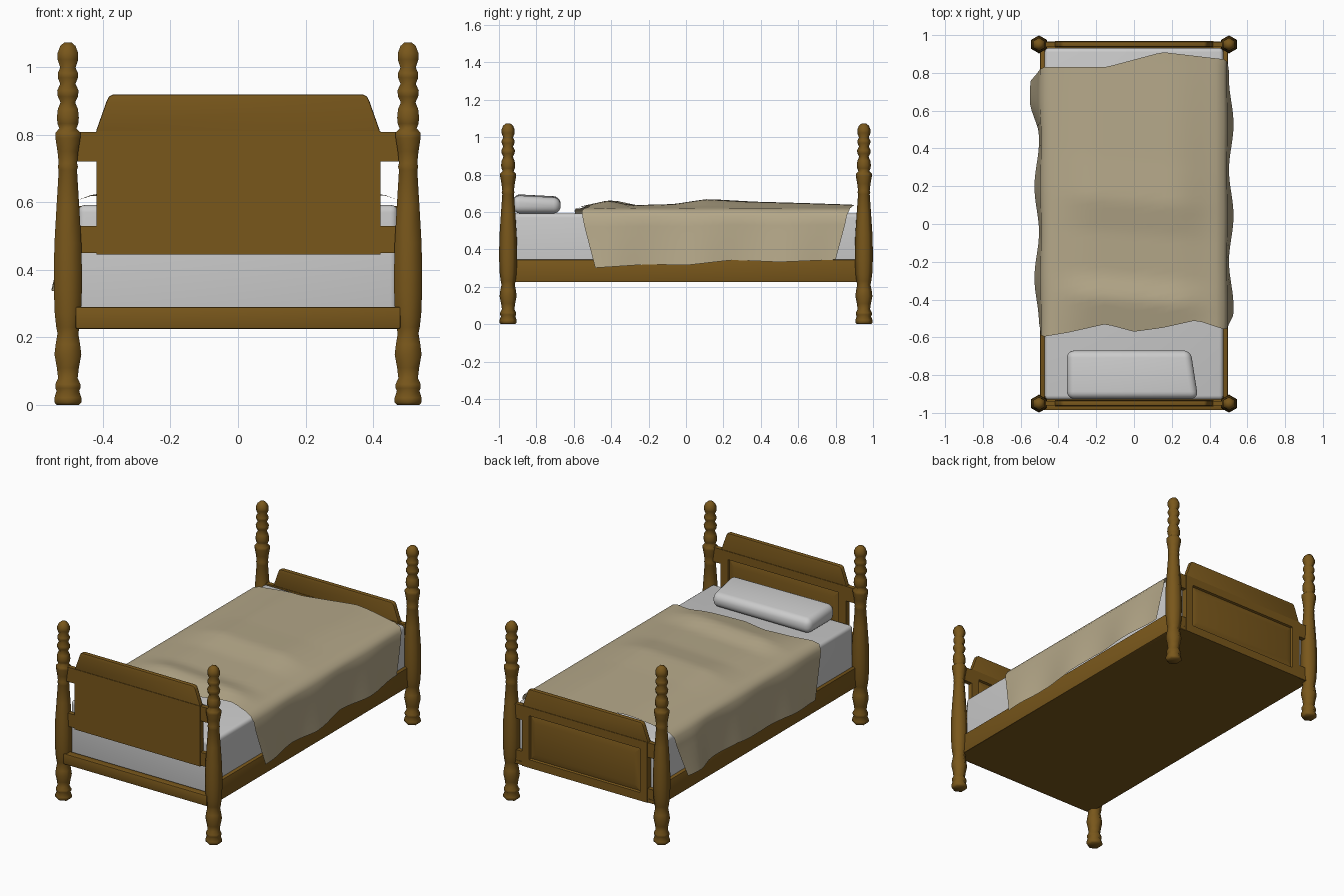
import bpy, bmesh, math
from mathutils import Vector

if "Cube" in bpy.data.objects:
    bpy.data.objects.remove(bpy.data.objects["Cube"])


def material(name, rgb):
    m = bpy.data.materials.new(name)
    m.diffuse_color = (*rgb, 1)
    m.use_nodes = True
    m.node_tree.nodes["Principled BSDF"].inputs["Base Color"].default_value = m.diffuse_color
    return m


WOOD = material("wood", (0.19, 0.095, 0.011))
CLOTH = material("blanket_cloth", (0.46, 0.39, 0.25))


def finish(name, bm, mat=None, angle=30):
    bmesh.ops.recalc_face_normals(bm, faces=bm.faces)
    me = bpy.data.meshes.new(name)
    bm.to_mesh(me)
    bm.free()
    ob = bpy.data.objects.new(name, me)
    bpy.context.collection.objects.link(ob)
    if mat:
        me.materials.append(mat)
    bpy.ops.object.select_all(action='DESELECT')
    ob.select_set(True)
    bpy.context.view_layer.objects.active = ob
    bpy.ops.object.shade_smooth_by_angle(angle=math.radians(angle))
    return ob


def add_box(bm, x0, x1, y0, y1, z0, z1):
    vs = bmesh.ops.create_cube(bm, size=1)["verts"]
    for v in vs:
        v.co = Vector(((x0 + x1) / 2 + v.co.x * (x1 - x0),
                       (y0 + y1) / 2 + v.co.y * (y1 - y0),
                       (z0 + z1) / 2 + v.co.z * (z1 - z0)))
    return vs


def box(name, dims, mat=None, bevel=0.004, segments=2):
    bm = bmesh.new()
    add_box(bm, *dims)
    bmesh.ops.bevel(bm, geom=bm.edges[:], offset=bevel, segments=segments,
                    profile=0.5, affect='EDGES')
    return finish(name, bm, mat, 40)


def lerp(points, t):
    """Piecewise-linear lookup in a list of (t, value)."""
    if t <= points[0][0]:
        return points[0][1]
    for (a, p), (b, q) in zip(points, points[1:]):
        if t <= b:
            return p + (q - p) * (t - a) / (b - a)
    return points[-1][1]


# Turned corner posts: six-sided lathe of (radius, height)
PROFILE = [(0.036, 0), (0.044, 0.008), (0.044, 0.022), (0.037, 0.042),
           (0.041, 0.05), (0.041, 0.062), (0.032, 0.08), (0.036, 0.11),
           (0.044, 0.15), (0.040, 0.18), (0.034, 0.212), (0.038, 0.23),
           (0.043, 0.27), (0.046, 0.34), (0.046, 0.40), (0.044, 0.48),
           (0.037, 0.59), (0.030, 0.695), (0.033, 0.705), (0.030, 0.715),
           (0.034, 0.75), (0.041, 0.79), (0.041, 0.805), (0.028, 0.818),
           (0.034, 0.832), (0.036, 0.85), (0.033, 0.875), (0.024, 0.895),
           (0.033, 0.912), (0.035, 0.93), (0.025, 0.95), (0.033, 0.968),
           (0.033, 0.982), (0.025, 0.998), (0.034, 1.022), (0.034, 1.04),
           (0.025, 1.062), (0.012, 1.072)]


def post(name, x, y, sides=6):
    bm = bmesh.new()
    rings = []
    for r, z in PROFILE:
        rings.append([bm.verts.new((x + r * 1.04 * math.cos(a), y + r * 1.04 * math.sin(a), z))
                      for a in (math.pi / 2 + math.tau * i / sides for i in range(sides))])
    for lo, hi in zip(rings, rings[1:]):
        for i in range(sides):
            j = (i + 1) % sides
            bm.faces.new((lo[i], lo[j], hi[j], hi[i]))
    bm.faces.new(rings[0][::-1])
    bm.faces.new(rings[-1])
    finish(name, bm, WOOD, 70)


for end, y in (("head", -0.951), ("foot", 0.951)):
    for side, x in (("left", -0.503), ("right", 0.503)):
        post(f"{end}_{side}_post", x, y)


# Head and foot boards: the same panel, the foot one set lower
def board(name, y, dz):
    y0, y1 = y - 0.017, y + 0.017
    bm = bmesh.new()
    # main panel with a recessed frame and raised field on the +y face
    add_box(bm, -0.418, 0.422, y0, y1, 0.445 + dz, 0.81 + dz)
    face = max(bm.faces, key=lambda f: f.calc_center_median().y)
    for thick, depth in ((0.07, 0), (0.006, -0.012), (0.05, 0.009)):
        bmesh.ops.inset_region(bm, faces=[face], thickness=thick, depth=depth)
    # arms into the posts
    for s in (-1, 1):
        for z0, z1 in ((0.45, 0.53), (0.72, 0.808)):
            a, b = sorted((s * 0.40, s * 0.495))
            add_box(bm, a, b, y0 + 0.004, y1 - 0.004, z0 + dz, z1 + dz)
    finish(name + "_panel", bm, WOOD, 20)
    # crest with sloped ends and rounded top corners
    half = [(0.42, 0.805), (0.418, 0.815), (0.388, 0.90), (0.382, 0.912), (0.37, 0.918)]
    outline = half + [(-x, z) for x, z in reversed(half)]
    bm = bmesh.new()
    f = bm.faces.new([bm.verts.new((x, y0 + 0.003, z + dz)) for x, z in outline])
    ext = bmesh.ops.extrude_face_region(bm, geom=[f])["geom"]
    for v in ext:
        if isinstance(v, bmesh.types.BMVert):
            v.co.y = y1 - 0.003
    rims = [e for e in bm.edges if abs(e.verts[0].co.y - e.verts[1].co.y) < 1e-5]
    bmesh.ops.bevel(bm, geom=rims, offset=0.005, segments=2, profile=0.5, affect='EDGES')
    finish(name + "_crest", bm, WOOD, 40)


board("headboard", -0.949, 0)
board("footboard", 0.951, -0.22)

# Frame: base, side rails, head rail
box("bed_base", (-0.49, 0.49, -0.96, 0.965, 0.225, 0.25), WOOD, 0.002, 1)
for side, s in (("left", -1), ("right", 1)):
    a, b = sorted((s * 0.472, s * 0.497))
    box(f"{side}_side_rail", (a, b, -0.95, 0.95, 0.225, 0.345), WOOD)
box("head_rail", (-0.48, 0.48, -0.985, -0.94, 0.226, 0.29), WOOD)

# Mattress
box("mattress", (-0.473, 0.473, -0.93, 0.932, 0.245, 0.592), None, 0.022, 4)

# Pillow: soft box, narrower towards the foot side and tilted up at the head
bm = bmesh.new()
for v in add_box(bm, -0.355, 0.34, -0.925, -0.67, 0.592, 0.69):
    if v.co.y > -0.8:
        v.co.x = min(v.co.x, 0.30)
        v.co.z -= 0.012 if v.co.z > 0.65 else 0
bmesh.ops.bevel(bm, geom=bm.edges[:], offset=0.038, segments=5, profile=0.5, affect='EDGES')
for v in bm.verts:
    if v.co.z > 0.64:
        v.co.z += 0.012 * math.cos(v.co.x * 4.4) * math.cos((v.co.y + 0.86) * 7) \
            + 0.004 * math.sin(v.co.x * 17)
finish("pillow", bm, None, 60)

# Blanket: draped sheet with uneven edges and soft folds
HEAD_EDGE = [(-0.5, -0.60), (-0.35, -0.575), (-0.15, -0.53), (0, -0.57),
             (0.15, -0.55), (0.33, -0.51), (0.5, -0.565)]
FOOT_EDGE = [(-0.5, 0.83), (-0.15, 0.83), (0.15, 0.91), (0.45, 0.875), (0.5, 0.87)]
HEIGHT = [(-0.6, 0.618), (-0.5, 0.64), (-0.4, 0.662), (-0.28, 0.636), (-0.05, 0.642),
          (0.12, 0.668), (0.35, 0.655), (0.6, 0.648), (0.9, 0.638)]
HEM = [(-0.5, 0.30), (-0.2, 0.32), (0, 0.315), (0.25, 0.343), (0.5, 0.332), (0.8, 0.345)]
NX, NS, NY = 24, 7, 40
bm = bmesh.new()
grid = []
for j in range(NY + 1):
    t = j / NY
    row = []
    for i in range(-NS, NX + NS + 1):
        if 0 <= i <= NX:
            x = -0.475 + 0.95 * i / NX
            y = lerp(HEAD_EDGE, x) * (1 - t) + lerp(FOOT_EDGE, x) * t
            crown = min(1, (0.475 - abs(x)) / 0.28)
            crown = crown * crown * (3 - 2 * crown)
            z = 0.618 + (lerp(HEIGHT, y + 0.08 * x) - 0.618) * crown
            z -= 0.012 * max(0, (abs(x) - 0.44) / 0.035)
        else:
            s = -1 if i < 0 else 1
            k = (-i if i < 0 else i - NX) / NS
            y0, y1 = lerp(HEAD_EDGE, s * 0.5), lerp(FOOT_EDGE, s * 0.5)
            y = (y0 + 0.08 * k) * (1 - t) + (y1 - 0.07 * k) * t
            x = 0.49 + 0.025 * k + 0.012 * k * math.sin(y * 13 + s)
            if s < 0 and y > 0.5:
                x += 0.025 * k * min(1, (y - 0.5) / 0.12)
            x *= s
            z = 0.606 + (lerp(HEM, y) - 0.606) * k
            if k < 0.2:
                z += 0.012
        row.append(bm.verts.new((x, y, z)))
    grid.append(row)
for r0, r1 in zip(grid, grid[1:]):
    for i in range(len(r0) - 1):
        bm.faces.new((r0[i], r0[i + 1], r1[i + 1], r1[i]))
finish("blanket", bm, CLOTH, 80)
